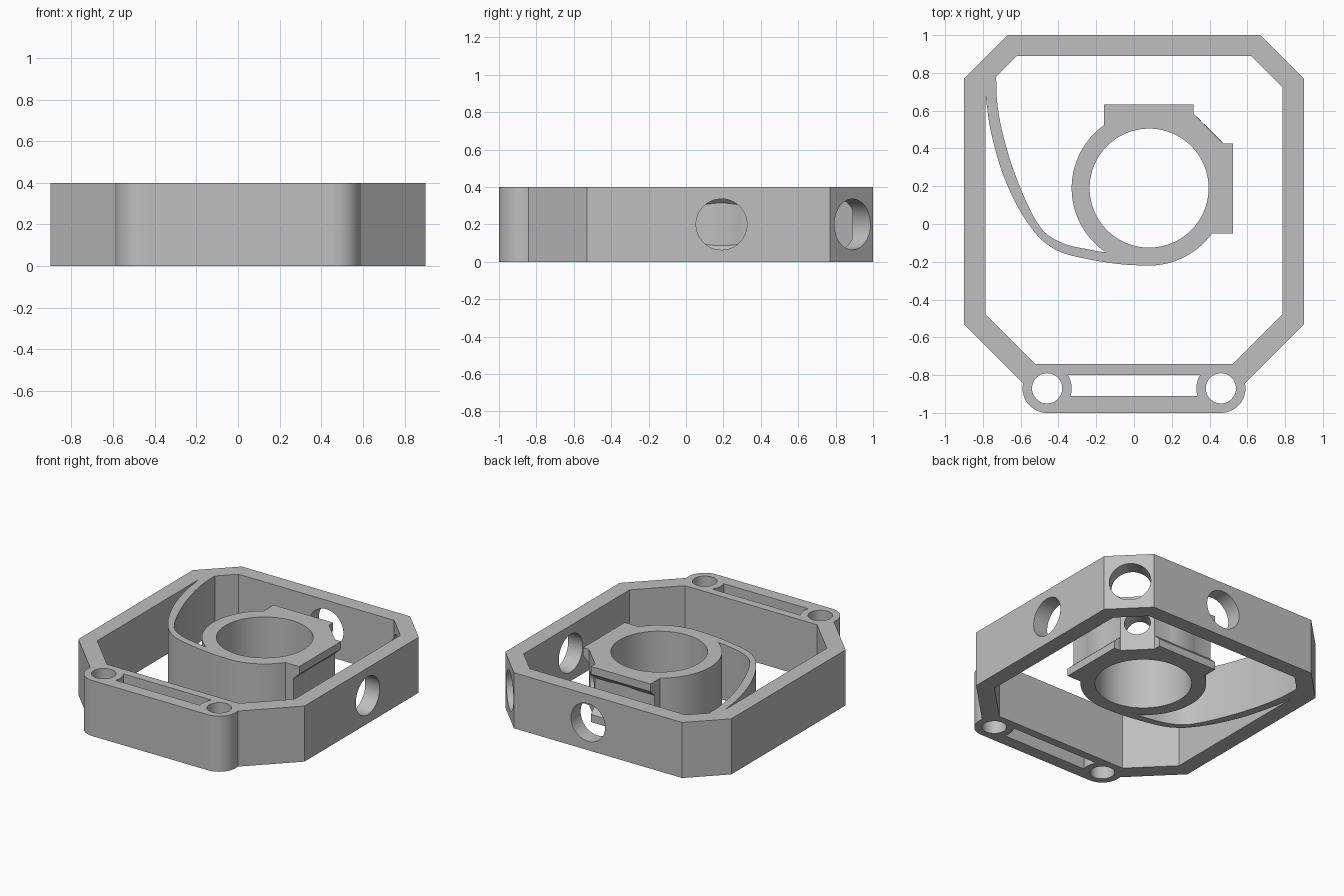
import bpy, bmesh
from math import sin, cos, pi, radians
from mathutils import Matrix, Vector

old = bpy.data.objects.get("Cube")
if old:
    bpy.data.objects.remove(old, do_unlink=True)

HEIGHT = 0.40
MID = HEIGHT / 2
HUB = Vector((0.08, 0.19, 0))
LUG_X, LUG_Y, LUG_R = 0.46, -0.87, 0.13


def make_object(name, bm):
    bmesh.ops.recalc_face_normals(bm, faces=bm.faces)
    mesh = bpy.data.meshes.new(name)
    bm.to_mesh(mesh)
    bm.free()
    obj = bpy.data.objects.new(name, mesh)
    bpy.context.collection.objects.link(obj)
    return obj


def prism(name, points, low=0.0, high=HEIGHT, matrix=None):
    """Extrude a flat outline from low to high, then place it."""
    bm = bmesh.new()
    face = bm.faces.new([bm.verts.new((x, y, low)) for x, y in points])
    ext = bmesh.ops.extrude_face_region(bm, geom=[face])
    tops = [g for g in ext["geom"] if isinstance(g, bmesh.types.BMVert)]
    bmesh.ops.translate(bm, verts=tops, vec=(0, 0, high - low))
    if matrix:
        bm.transform(matrix)
    return make_object(name, bm)


def cutter(name, points):
    return prism(name, points, -0.1, HEIGHT + 0.1)


def arc(cx, cy, r, start, end, steps):
    angles = [radians(start + (end - start) * i / steps) for i in range(steps + 1)]
    return [(cx + r * cos(a), cy + r * sin(a)) for a in angles]


def circle(cx, cy, r, steps=96):
    return arc(cx, cy, r, 0, 360, steps)[:-1]


def mirrored(half):
    """Close a half outline with its mirror image across x = 0."""
    return half + [(-x, y) for x, y in reversed(half)]


def smooth_path(pts, steps=7):
    """Smooth curve through the given points."""
    p = [Vector(q) for q in pts]
    p = [2 * p[0] - p[1]] + p + [2 * p[-1] - p[-2]]
    out = []
    for a, b, c, d in zip(p, p[1:], p[2:], p[3:]):
        for i in range(steps):
            t = i / steps
            out.append((b * 2 + (c - a) * t + (a * 2 - b * 5 + c * 4 - d) * t * t
                        + (b * 3 - a - c * 3 + d) * t ** 3) / 2)
    return [tuple(v) for v in out] + [tuple(pts[-1])]


def radial_hole(name, degrees, near, far, r):
    """Horizontal round cutter pointing away from the hub axis."""
    bm = bmesh.new()
    a = radians(degrees)
    centre = HUB + Vector((cos(a), sin(a), 0)) * (near + far) / 2
    place = (Matrix.Translation(centre + Vector((0, 0, MID)))
             @ Matrix.Rotation(a, 4, "Z") @ Matrix.Rotation(pi / 2, 4, "Y"))
    bmesh.ops.create_cone(bm, cap_ends=True, segments=64, radius1=r, radius2=r,
                          depth=far - near, matrix=place)
    return make_object(name, bm)


def combine(target, other, operation):
    mod = target.modifiers.new(operation.title(), "BOOLEAN")
    mod.operation = operation
    mod.solver = "EXACT"
    mod.object = other
    graph = bpy.context.evaluated_depsgraph_get()
    mesh = bpy.data.meshes.new_from_object(target.evaluated_get(graph))
    target.modifiers.clear()
    target.data = mesh
    bpy.data.objects.remove(other, do_unlink=True)


# Outer frame with two rounded lugs at the front
outline = [(0.67, 1), (0.9, 0.77), (0.9, -0.53), (0.588, -0.842)]
outline += arc(LUG_X, LUG_Y, LUG_R, 8, -90, 24)
housing = prism("housing", mirrored(outline))

# Central opening, lug holes and the slot between them
opening = [(0.62, 0.89), (0.785, 0.725), (0.785, -0.48), (0.525, -0.74)]
combine(housing, cutter("opening", mirrored(opening)), "DIFFERENCE")
for side in (-1, 1):
    combine(housing, cutter("lug_hole", circle(side * LUG_X, LUG_Y, 0.08, 48)), "DIFFERENCE")
slot_end = arc(LUG_X, LUG_Y, LUG_R, 147.4, 197.9, 12)
combine(housing, cutter("slot", mirrored(slot_end)), "DIFFERENCE")

# Large round openings in the back wall, right wall and the corner between
for degrees, near, far in ((0, 0.6, 0.95), (90, 0.6, 0.95), (45, 0.75, 1.1)):
    combine(housing, radial_hole("wall_hole", degrees, near, far, 0.136), "DIFFERENCE")

# Hub ring
hub = prism("hub", circle(HUB.x, HUB.y, 0.41, 128))

# Two grooved mounting plates, one the diagonal mirror of the other
groove = [(0.33, 0), (0.443, 0), (0.443, 0.055), (0.395, 0.1),
          (0.395, 0.3), (0.443, 0.345), (0.443, HEIGHT), (0.33, HEIGHT)]
to_right = Matrix(((1, 0, 0, HUB.x), (0, 0, 1, HUB.y), (0, 1, 0, 0), (0, 0, 0, 1)))
to_back = Matrix(((0, 0, 1, HUB.x), (1, 0, 0, HUB.y), (0, 1, 0, 0), (0, 0, 0, 1)))
for place in (to_right, to_back):
    combine(hub, prism("mount_plate", groove, -0.24, 0.235, place), "UNION")

# Bevelled corner between the plates
wedge = [(0.2, 0.2), (0.2, 0.394), (0.236, 0.394), (0.394, 0.236), (0.394, 0.2)]
combine(hub, prism("corner_block", [(HUB.x + x, HUB.y + y) for x, y in wedge]), "UNION")

# Thin curved arm joining the hub to the frame
inner = smooth_path([(-0.73, 0.785), (-0.725, 0.65), (-0.70, 0.5), (-0.65, 0.32),
                     (-0.58, 0.14), (-0.52, 0.02), (-0.46, -0.055), (-0.36, -0.108),
                     (-0.25, -0.133), (-0.165, -0.148), (-0.06, -0.16)])
outer = smooth_path([(0.08, -0.2195), (-0.02, -0.217), (-0.12, -0.207), (-0.25, -0.185),
                     (-0.38, -0.152), (-0.47, -0.1), (-0.54, -0.025), (-0.62, 0.1),
                     (-0.70, 0.28), (-0.76, 0.5), (-0.787, 0.69)])
arm = inner + [(0.08, -0.17)] + outer + [(-0.82, 0.7), (-0.82, 0.785)]
combine(hub, prism("arm", arm), "UNION")

# Hub bore and the small hole through its bevelled corner
combine(hub, cutter("bore", circle(HUB.x, HUB.y, 0.315, 128)), "DIFFERENCE")
combine(hub, radial_hole("corner_hole", 45, 0.15, 0.6, 0.085), "DIFFERENCE")
combine(housing, hub, "UNION")

# Single grey material
grey = bpy.data.materials.new("light grey")
grey.use_nodes = True
colour = (0.52, 0.52, 0.52, 1)
grey.diffuse_color = colour
grey.node_tree.nodes["Principled BSDF"].inputs["Base Color"].default_value = colour
housing.data.materials.clear()
housing.data.materials.append(grey)

# Smooth curved walls, crisp corners
bpy.ops.object.select_all(action="DESELECT")
housing.select_set(True)
bpy.context.view_layer.objects.active = housing
bpy.ops.object.shade_smooth_by_angle(angle=radians(25))
